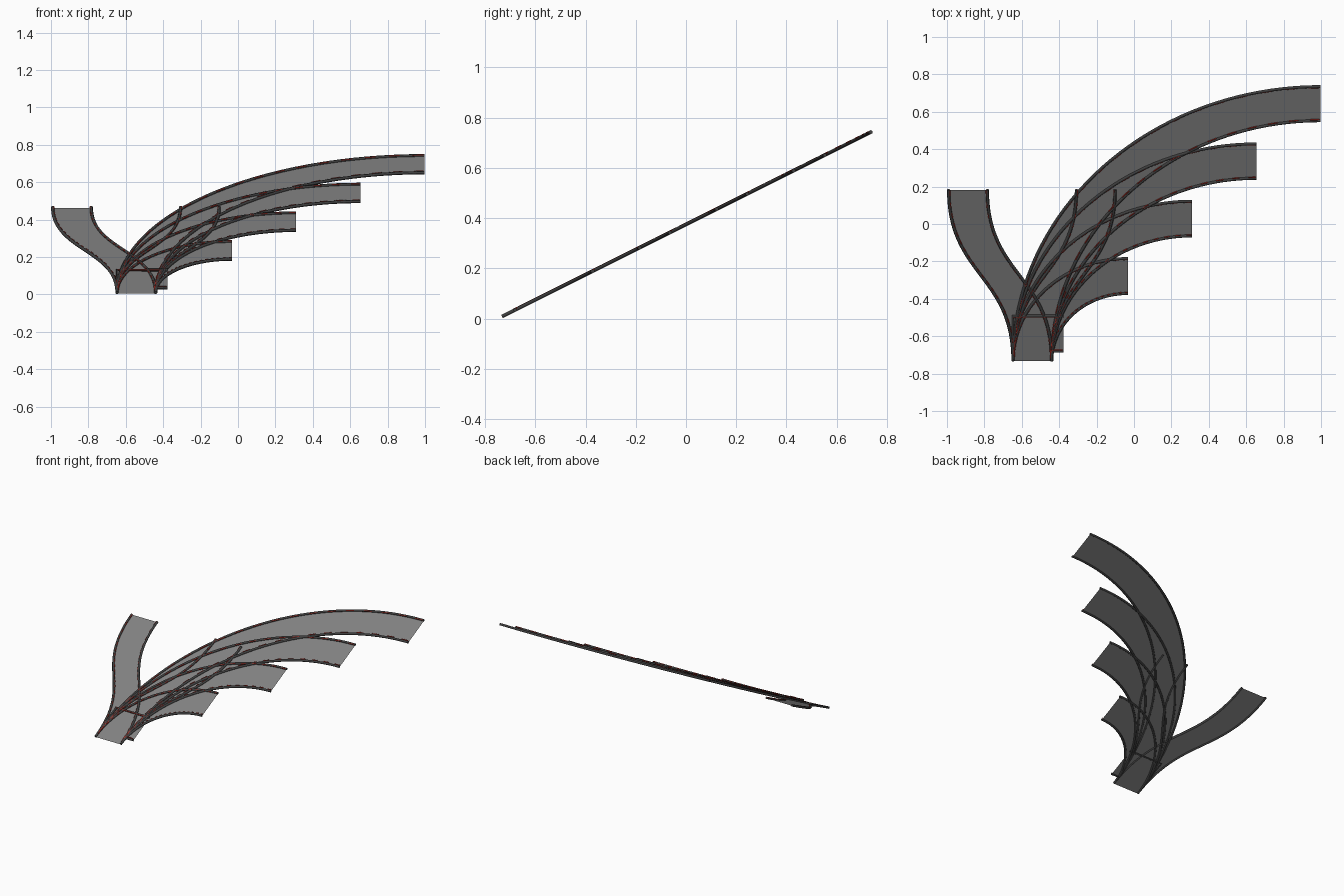
import bpy, bmesh, math
from mathutils import Vector

if "Cube" in bpy.data.objects:
    bpy.data.objects.remove(bpy.data.objects["Cube"])

N = 40
XL, XR, Y0 = -0.647, -0.440, -0.732   # shared start of every track
RAIL = 0.0085


def material(name, c):
    m = bpy.data.materials.new(name)
    m.diffuse_color = (*c, 1)
    m.use_nodes = True
    m.node_tree.nodes["Principled BSDF"].inputs["Base Color"].default_value = m.diffuse_color
    return m


deck_mat = material("deck_grey", (0.22, 0.22, 0.22))
rail_mat = material("rail_dark", (0.05, 0.05, 0.05))
red_mat = material("dash_red", (0.45, 0.03, 0.02))


def lift(p, h=0.0):
    # flat plan point -> point on the inclined plane
    return Vector((p[0], p[1], 0.5 * (p[1] + 0.735) + 0.004 + h))


def quarter(x0, x1, y1):
    # quarter ellipse, leaving vertically and arriving horizontally
    return [(x1 - (x1 - x0) * math.cos(t), Y0 + (y1 - Y0) * math.sin(t))
            for t in (math.pi / 2 * i / N for i in range(N + 1))]


def corner(x0, x1, y1):
    # square turn of the shortest branch
    return [(x0, Y0), (x0, y1), (x1, y1)]


def s_bend(x0, x1, y1):
    pts = []
    for i in range(N + 1):
        t = i / N
        a, b, c, d = (1 - t) ** 3, 3 * t * (1 - t) ** 2, 3 * t * t * (1 - t), t ** 3
        ym = (Y0 + y1) / 2
        pts.append(((a + b) * x0 + (c + d) * x1, a * Y0 + (b + c) * ym + d * y1))
    return pts


def link(name, mesh, mat):
    ob = bpy.data.objects.new(name, mesh)
    bpy.context.collection.objects.link(ob)
    mesh.materials.append(mat)
    return ob


def deck(name, left, right):
    bm = bmesh.new()
    rows = [(bm.verts.new(lift(a)), bm.verts.new(lift(b))) for a, b in zip(left, right)]
    for (a, b), (c, d) in zip(rows, rows[1:]):
        bm.faces.new((a, b, d, c))
    me = bpy.data.meshes.new(name)
    bm.to_mesh(me)
    bm.free()
    link(name, me, deck_mat)


def tube(name, lines, radius, mat):
    cu = bpy.data.curves.new(name, 'CURVE')
    cu.dimensions = '3D'
    cu.bevel_depth = radius
    cu.bevel_resolution = 1
    cu.use_fill_caps = True
    for pts in lines:
        sp = cu.splines.new('POLY')
        sp.points.add(len(pts) - 1)
        for q, p in zip(sp.points, pts):
            q.co = (*p, 1)
    link(name, cu, mat)


def dashes(path, side):
    # every other short segment, along the upper flank of the rail
    out = []
    for i in range(1, len(path) - 1, 2):
        a, b = Vector(path[i]), Vector(path[i + 1])
        d = (b - a).normalized()
        off = Vector((d.y, -d.x)) * side * 0.006
        out.append([lift(a + off, 0.0085), lift(a.lerp(b, 0.9) + off, 0.0085)])
    return out


# Plan outlines: five turns to the right, then two S bends
tracks = []
for i in range(5):
    shape = corner if i == 4 else quarter
    xe, yo, yi = 0.998 - 0.3435 * i, 0.735 - 0.3065 * i, 0.552 - 0.308 * i
    tracks.append((f"turn_{i + 1}", shape(XL, xe, yo), shape(XR, xe, yi)))
for name, xe in (("left_bend", -0.991), ("right_bend", -0.308)):
    tracks.append((name, s_bend(XL, xe, 0.183), s_bend(XR, xe + 0.207, 0.183)))

# Deck, pair of rails and red dashes for each track
for name, left, right in tracks:
    deck(name + "_deck", left, right)
    tube(name + "_rails", [[lift(p, 0.003) for p in s] for s in (left, right)], RAIL, rail_mat)
    tube(name + "_dashes", dashes(left, 1) + dashes(right, -1), 0.003, red_mat)
